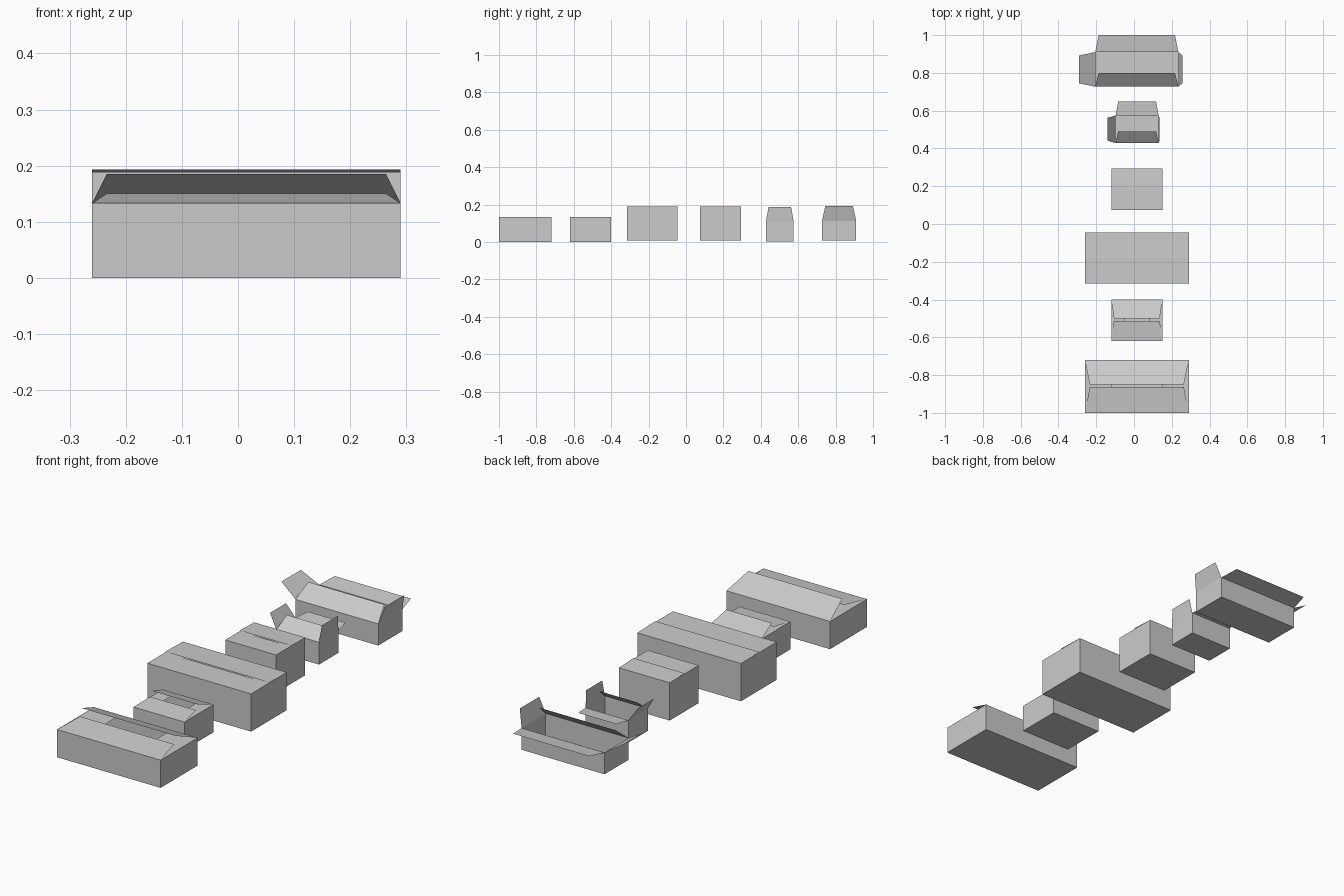
import bpy
from mathutils import Vector

old = bpy.data.objects.get("Cube")
if old:
    bpy.data.objects.remove(old, do_unlink=True)

card = bpy.data.materials.new("grey_card")
card.use_nodes = True
GREY = (0.6, 0.6, 0.6, 1)
card.diffuse_color = GREY
card.node_tree.nodes["Principled BSDF"].inputs["Base Color"].default_value = GREY

SIDES = ("front", "left", "back", "right")


def sheet(name, verts, faces):
    mesh = bpy.data.meshes.new(name)
    mesh.from_pydata(verts, [], faces)
    mesh.materials.append(card)
    obj = bpy.data.objects.new(name, mesh)
    bpy.context.collection.objects.link(obj)
    return obj


def carton(name, x, y, z, flaps, taper):
    """Open card box; each flap is (distance inward, rise) in SIDES order."""
    plan = [(x[0], y[0]), (x[1], y[0]), (x[1], y[1]), (x[0], y[1])]
    low = [Vector((px, py, z[0])) for px, py in plan]
    top = [Vector((px, py, z[1])) for px, py in plan]
    walls = [(i, (i + 1) % 4, (i + 1) % 4 + 4, i + 4) for i in range(4)]
    sheet(name + "_body", low + top, walls + [(3, 2, 1, 0)])

    # Four hinged flaps around the rim
    for i, (inward, rise) in enumerate(flaps):
        a, b = top[i], top[(i + 1) % 4]
        along = (b - a).normalized()
        reach = Vector((-along.y, along.x, 0)) * inward + Vector((0, 0, rise))
        tips = [b + reach - along * taper, a + reach + along * taper]
        sheet(f"{name}_{SIDES[i]}_flap", [a, b] + tips, [(0, 1, 2, 3)])


WIDE, NARROW = (-0.26, 0.29), (-0.12, 0.15)

# Half-closed low boxes
carton("long_low_box", WIDE, (-1, -0.72), (0, 0.133),
       [(0.137, 0.017), (0.14, 0), (0.13, 0.052), (0.14, 0)], 0.026)
carton("short_low_box", NARROW, (-0.62, -0.4), (0, 0.133),
       [(0.107, 0.012), (0.07, 0), (0.1, 0.035), (0.07, 0)], 0.014)

# Closed tall boxes, back flap resting slightly above the front one
carton("long_closed_box", WIDE, (-0.315, -0.045), (0.008, 0.189),
       [(0.134, 0), (0.13, -0.004), (0.136, 0.004), (0.13, -0.004)], 0)
carton("short_closed_box", NARROW, (0.075, 0.295), (0.008, 0.189),
       [(0.109, 0), (0.1, -0.004), (0.111, 0.004), (0.1, -0.004)], 0)

# Open boxes with raised flaps
carton("short_open_box", (-0.097, 0.13), (0.428, 0.575), (0.003, 0.11),
       [(0.062, 0.05), (-0.006, 0.077), (-0.073, 0.006), (-0.042, 0.064)], 0.013)
carton("long_open_box", (-0.205, 0.235), (0.727, 0.91), (0.008, 0.112),
       [(0.073, 0.06), (-0.022, 0.081), (-0.09, 0.012), (-0.086, 0.055)], 0.018)
